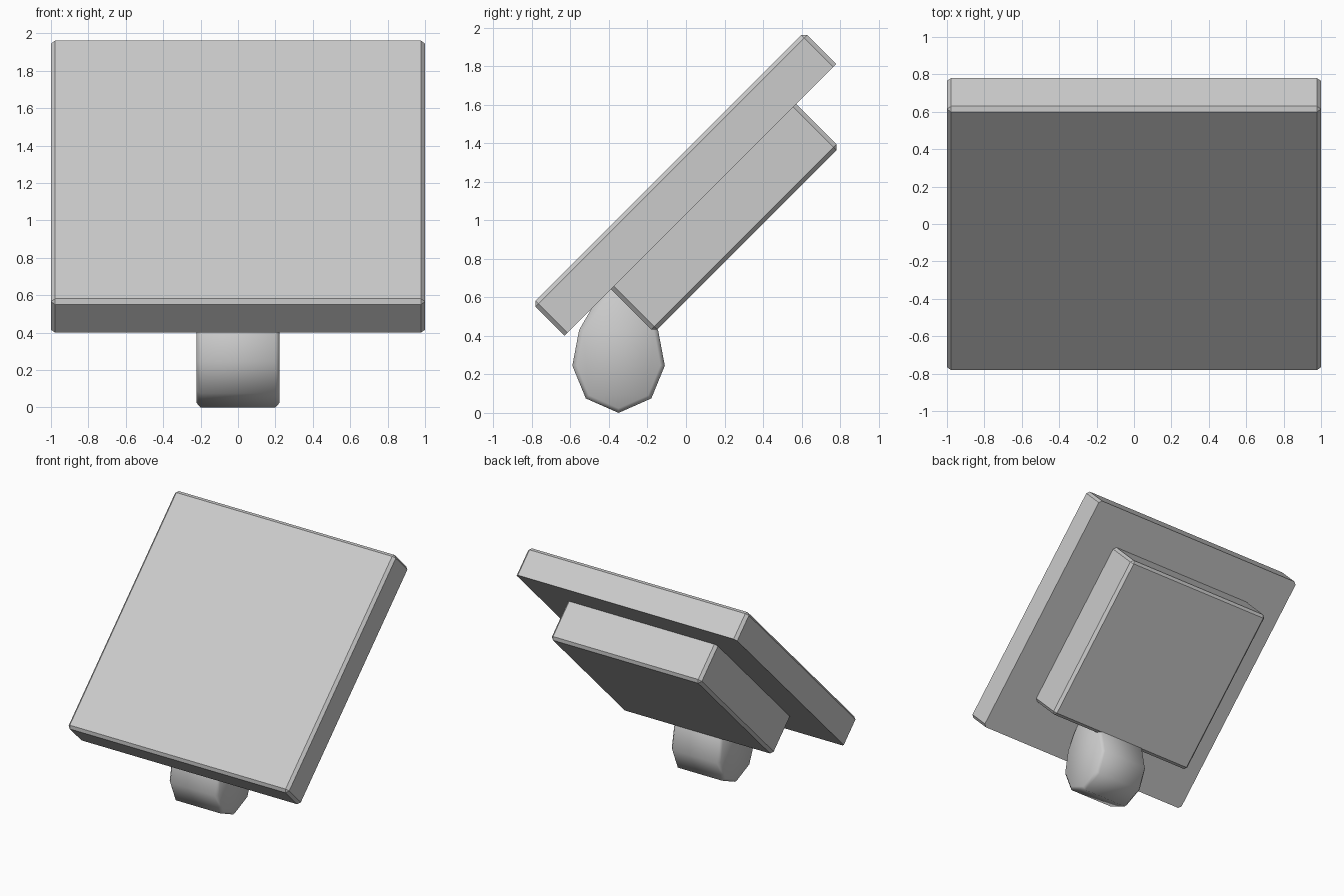
import bpy, bmesh, math
from mathutils import Matrix, Vector

if "Cube" in bpy.data.objects:
    bpy.data.objects.remove(bpy.data.objects["Cube"], do_unlink=True)

grey = bpy.data.materials.new("light grey")
grey.use_nodes = True
colour = (0.6, 0.6, 0.6, 1)
grey.diffuse_color = colour
grey.node_tree.nodes["Principled BSDF"].inputs["Base Color"].default_value = colour

TILT = Matrix.Rotation(math.radians(45), 4, 'X')


def finish(name, bm, edges, bevel, angle):
    """Chamfer the chosen edges and make the object."""
    bmesh.ops.recalc_face_normals(bm, faces=bm.faces)
    bmesh.ops.bevel(bm, geom=edges, offset=bevel, segments=1,
                    affect='EDGES', clamp_overlap=True)
    mesh = bpy.data.meshes.new(name)
    bm.to_mesh(mesh)
    bm.free()
    mesh.materials.append(grey)
    ob = bpy.data.objects.new(name, mesh)
    bpy.context.collection.objects.link(ob)
    bpy.ops.object.select_all(action='DESELECT')
    ob.select_set(True)
    bpy.context.view_layer.objects.active = ob
    bpy.ops.object.shade_smooth_by_angle(angle=math.radians(angle))
    return ob


def tilted_slab(name, size, centre, sharp_side):
    """Leaning box, chamfered everywhere but round one large face."""
    bm = bmesh.new()
    bmesh.ops.create_cube(bm, size=1)
    bmesh.ops.scale(bm, vec=size, verts=bm.verts)
    edges = [e for e in bm.edges
             if not all(v.co.z * sharp_side > 0 for v in e.verts)]
    ob = finish(name, bm, edges, 0.022, 30)
    ob.matrix_world = Matrix.Translation(centre) @ TILT
    return ob


# Front panel and the smaller housing behind it
tilted_slab("front_panel", (2, 1.995, 0.235), (0, -0.008, 1.188), -1)
tilted_slab("rear_housing", (1.36, 1.36, 0.318), (0, 0.204, 1.01), 1)

# Faceted foot: lower half octagonal, upper half drawn out into the panel
half = [(0.17, 0.075), (0.24, 0.245), (0.205, 0.43), (0.13, 0.56)]
profile = [(0, 0)] + half + [(0, 0.72)] + [(-y, z) for y, z in reversed(half)]
bm = bmesh.new()
ring = [bm.verts.new((-0.222, y - 0.35, z)) for y, z in profile]
cap = bm.faces.new(ring)
side = bmesh.ops.extrude_face_region(bm, geom=[cap], use_keep_orig=True)
bmesh.ops.translate(bm, vec=Vector((0.444, 0, 0)),
                    verts=[g for g in side["geom"] if isinstance(g, bmesh.types.BMVert)])
rims = [e for e in bm.edges if abs(e.verts[0].co.x - e.verts[1].co.x) < 0.01]
finish("foot", bm, rims, 0.022, 50)
